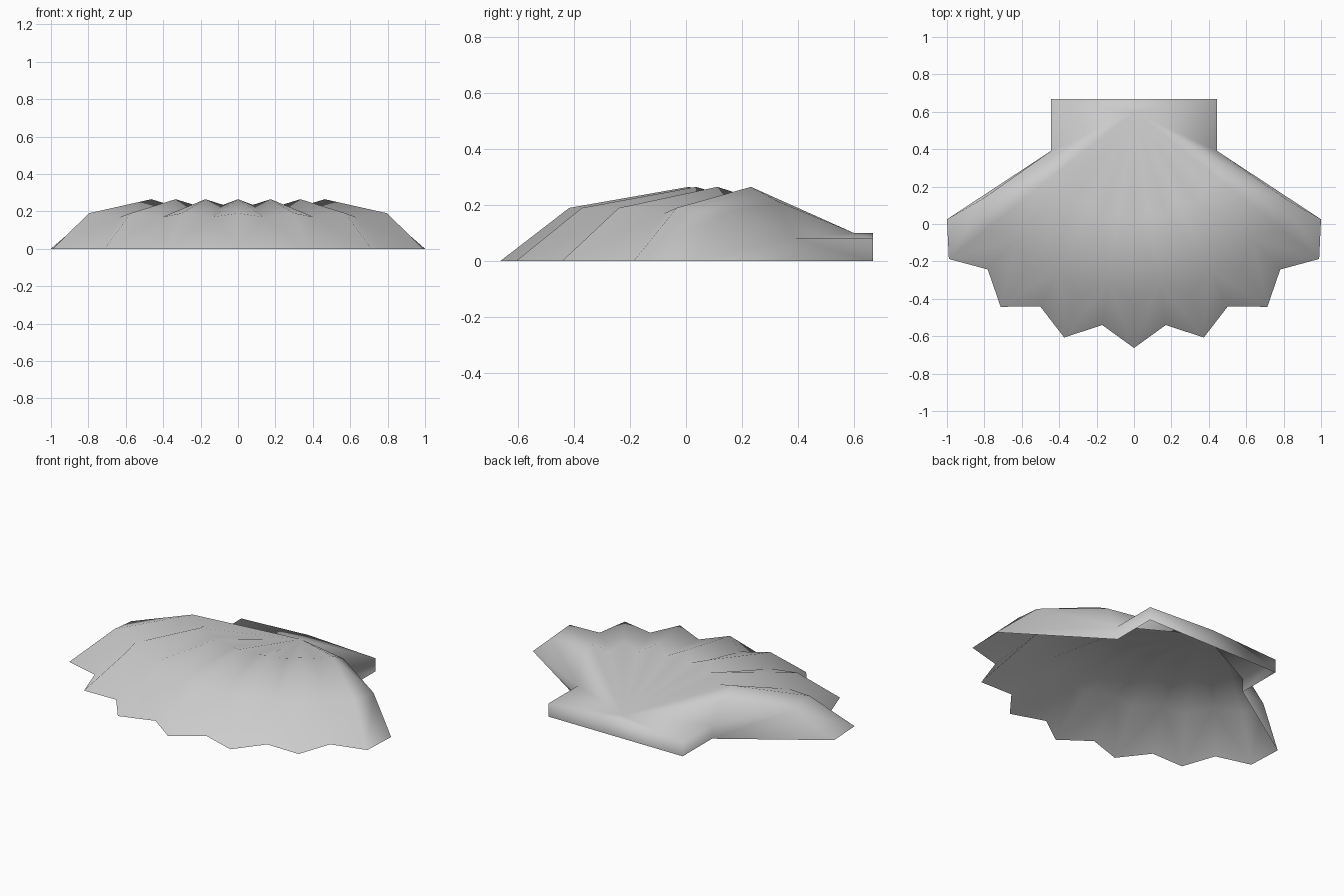
import bpy
import bmesh

cube = bpy.data.objects.get("Cube")
if cube:
    bpy.data.objects.remove(cube, do_unlink=True)

mat = bpy.data.materials.new("shell_grey")
mat.use_nodes = True
colour = (0.6, 0.6, 0.6, 1)
mat.diffuse_color = colour
mat.node_tree.nodes["Principled BSDF"].inputs["Base Color"].default_value = colour

# Rim from the centre tip to the side: ridge and valley points alternate
HALF_RIM = [(0, -0.663), (0.17, -0.54), (0.373, -0.607), (0.502, -0.44),
            (0.713, -0.443), (0.782, -0.243), (0.99, -0.187), (1.0, 0.025)]
RIM = [(-x, y) for x, y in HALF_RIM[:0:-1]] + HALF_RIM
LAST = len(RIM) - 1
HINGE_Y = 0.6
HINGE_X, HINGE_FRONT, HINGE_BACK, HINGE_TOP = 0.445, 0.39, 0.667, 0.08

bm = bmesh.new()


def is_ridge(i):
    return i % 2 == 1


def ring(scale, ridge_z, valley_z):
    """Copy of the rim, shrunk towards the hinge."""
    return [bm.verts.new((x * scale, HINGE_Y + (y - HINGE_Y) * scale,
                          ridge_z if is_ridge(i) else valley_z))
            for i, (x, y) in enumerate(RIM)]


# Ribbed fan
rim = ring(1, 0, 0)
shoulder = ring(0.805, 0.19, 0.17)
crown = ring(0.468, 0.265, 0.235)
for i in (0, LAST):
    crown[i].co.z = 0.212
apex = bm.verts.new((0, HINGE_Y, 0.1))

for low, high, ridge_diagonal_low in ((rim, shoulder, True), (shoulder, crown, False)):
    for i in range(LAST):
        a, b, c, d = low[i], low[i + 1], high[i + 1], high[i]
        if is_ridge(i) == ridge_diagonal_low:
            bm.faces.new((a, b, c))
            bm.faces.new((a, c, d))
        else:
            bm.faces.new((a, b, d))
            bm.faces.new((b, c, d))
for i in range(LAST):
    bm.faces.new((crown[i], crown[i + 1], apex))

# Hinge with ears, and the back walls joining it to the fan
back_mid = bm.verts.new((0, HINGE_BACK, 0.1))
back_mid_low = bm.verts.new((0, HINGE_BACK, 0))
for side, end in ((-1, 0), (1, LAST)):
    front, front_low, back, back_low = [
        bm.verts.new((side * HINGE_X, y, z))
        for y in (HINGE_FRONT, HINGE_BACK) for z in (HINGE_TOP, 0)]
    for face in ((rim[end], front_low, front, shoulder[end]),
                 (shoulder[end], front, crown[end]),
                 (crown[end], front, apex),
                 (apex, front, back),
                 (apex, back, back_mid),
                 (front, front_low, back_low, back),
                 (back, back_low, back_mid_low, back_mid)):
        bm.faces.new(face if side > 0 else face[::-1])

for f in bm.faces:
    f.smooth = True
mesh = bpy.data.meshes.new("scallop_shell")
bm.to_mesh(mesh)
bm.free()
mesh.materials.append(mat)
shell = bpy.data.objects.new("scallop_shell", mesh)
bpy.context.collection.objects.link(shell)
